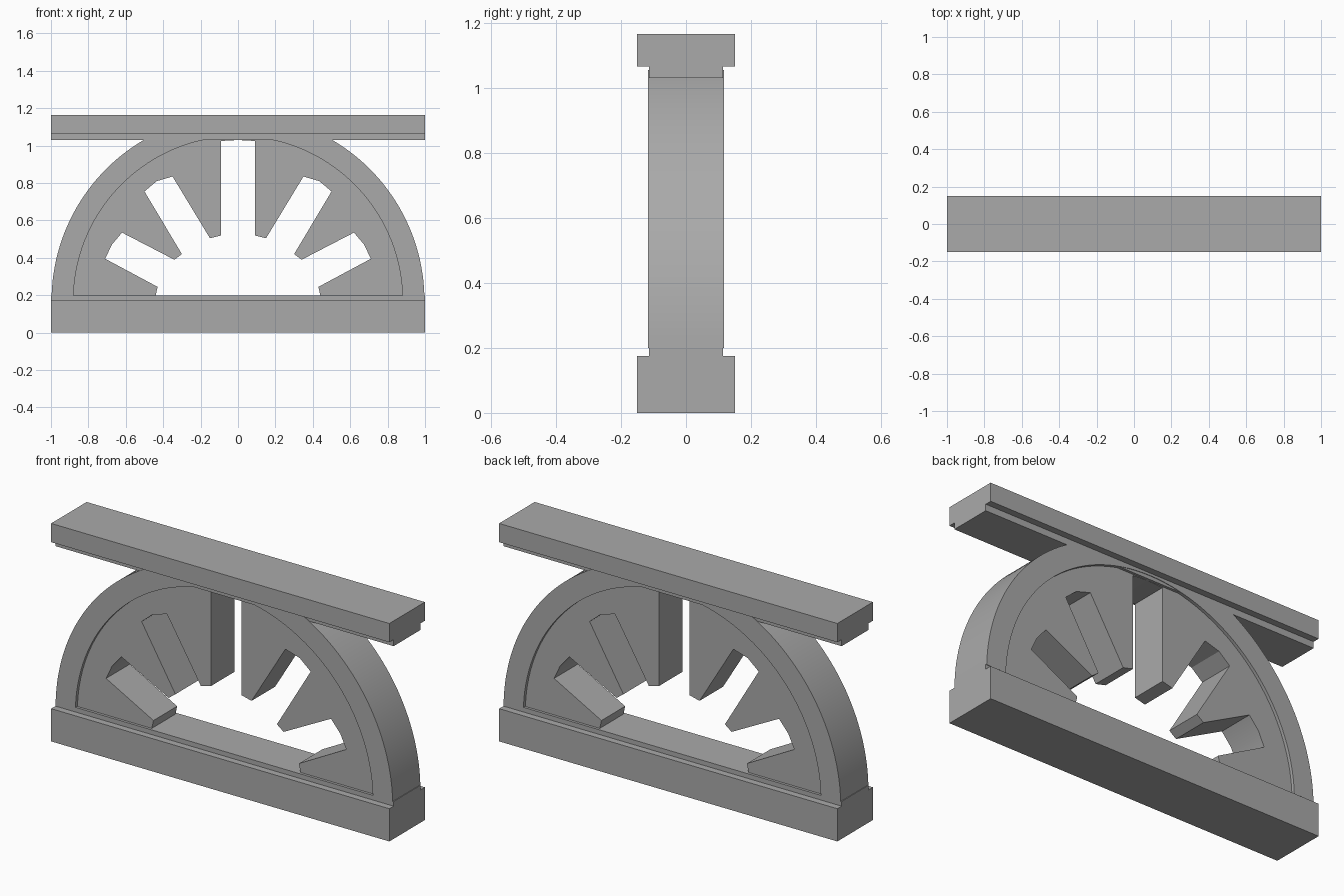
import bpy, bmesh, math

cube = bpy.data.objects.get("Cube")
if cube:
    bpy.data.objects.remove(cube, do_unlink=True)

stone = bpy.data.materials.new("grey stone")
stone.use_nodes = True
GREY = (0.4, 0.4, 0.4, 1)
stone.diffuse_color = GREY
stone.node_tree.nodes["Principled BSDF"].inputs["Base Color"].default_value = GREY

SPRING = 0.2      # height where the arch starts
CENTRE = 0.17     # height of the arch centre


def extrude_profile(name, outline, half_depth, smooth=False):
    """Extrude an x-z outline symmetrically along y."""
    bm = bmesh.new()
    face = bm.faces.new([bm.verts.new((x, -half_depth, z)) for x, z in outline])
    new = bmesh.ops.extrude_face_region(bm, geom=[face])["geom"]
    moved = [v for v in new if isinstance(v, bmesh.types.BMVert)]
    bmesh.ops.translate(bm, verts=moved, vec=(0, 2 * half_depth, 0))
    bmesh.ops.recalc_face_normals(bm, faces=bm.faces)
    mesh = bpy.data.meshes.new(name)
    bm.to_mesh(mesh)
    bm.free()
    mesh.materials.append(stone)
    obj = bpy.data.objects.new(name, mesh)
    bpy.context.collection.objects.link(obj)
    if smooth:
        bpy.ops.object.select_all(action="DESELECT")
        obj.select_set(True)
        bpy.context.view_layer.objects.active = obj
        bpy.ops.object.shade_smooth_by_angle(angle=math.radians(20))
    return obj


def slab(name, bottom, top, half_depth):
    return extrude_profile(name, [(-1, bottom), (1, bottom), (1, top), (-1, top)], half_depth)


def arc(radius, top, steps):
    """Right-hand arc from the springing line up to a given height."""
    a = math.asin((SPRING - CENTRE) / radius)
    b = math.asin(min(1, (top - CENTRE) / radius))
    return [(radius * math.cos(a + (b - a) * i / steps),
             CENTRE + radius * math.sin(a + (b - a) * i / steps)) for i in range(steps + 1)]


def mirrored(points):
    return [(-x, z) for x, z in reversed(points) if x > 1e-5]


# Base and lintel, each with a narrower fillet strip
slab("base", 0, 0.175, 0.15)
slab("base_strip", 0.175, SPRING, 0.114)
slab("lintel_strip", 1.03, 1.065, 0.114)
slab("lintel", 1.065, 1.165, 0.15)

# Arch ring, flattened on top where it meets the lintel
outer = arc(0.997, 1.055, 28)
inner = arc(0.88, 1.05, 32)
extrude_profile("arch_ring", outer + mirrored(outer) + mirrored(inner)[::-1] + inner[::-1],
                0.117, smooth=True)

# Recessed fan panel with radiating slots; the half outline is mirrored
slots = [(0.44, 0.2), (0.43, 0.245), (0.71, 0.395), (0.675, 0.47), (0.62, 0.535),
         (0.34, 0.39), (0.30, 0.42), (0.50, 0.755), (0.435, 0.81), (0.35, 0.835),
         (0.15, 0.505), (0.09, 0.52), (0.09, 1.025), (0, 1.03)]
extrude_profile("fan_panel", inner + mirrored(inner) + mirrored(slots)[::-1] + slots[::-1],
                0.1, smooth=True)
